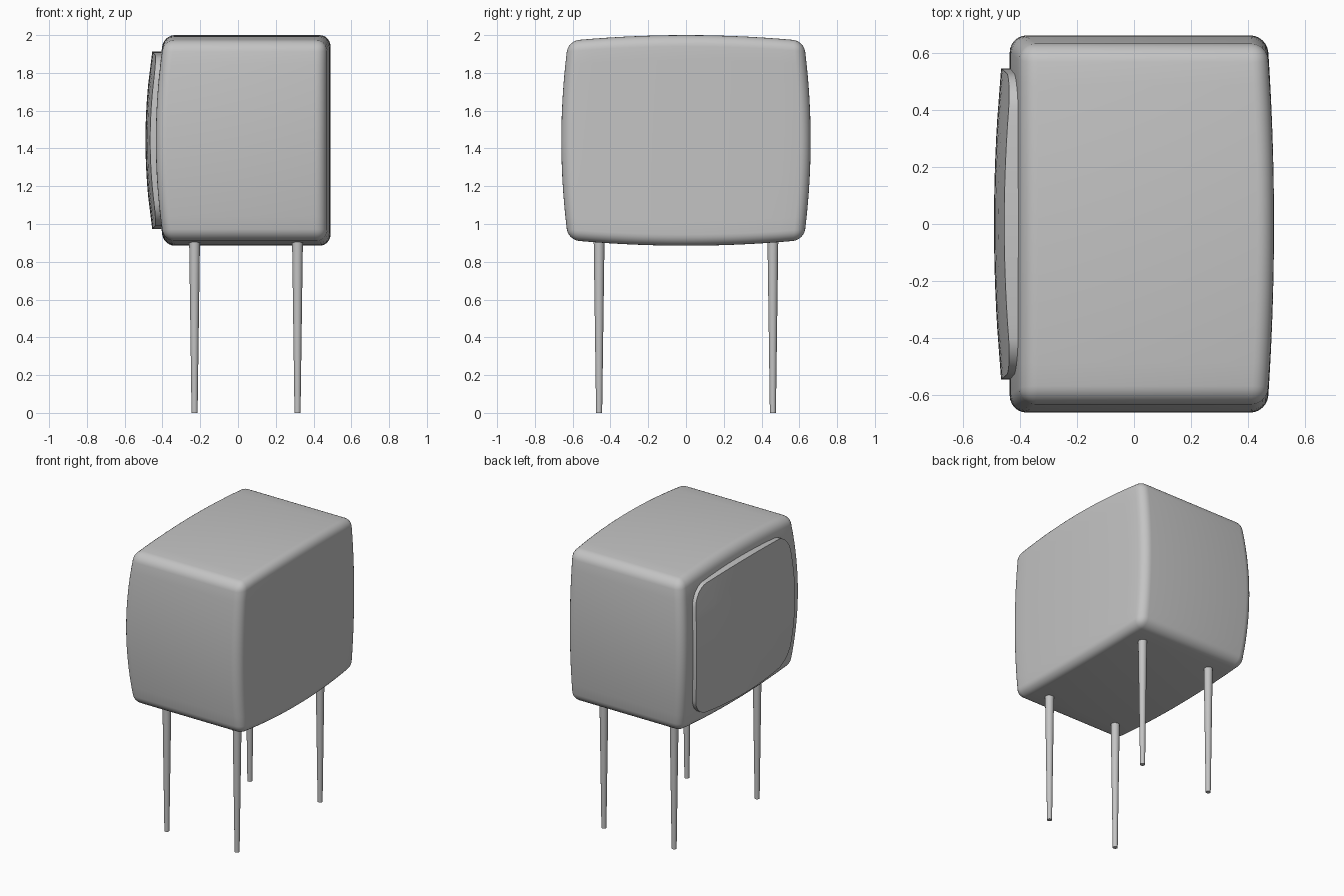
import bpy
import bmesh
from math import radians
from mathutils import Vector

cube = bpy.data.objects.get("Cube")
if cube:
    bpy.data.objects.remove(cube, do_unlink=True)

GREY = (0.55, 0.55, 0.55, 1)
grey = bpy.data.materials.new("plain grey")
grey.use_nodes = True
grey.diffuse_color = GREY
grey.node_tree.nodes["Principled BSDF"].inputs["Base Color"].default_value = GREY

MID_Z = 1.4425


def add_object(name, bm, location):
    bmesh.ops.recalc_face_normals(bm, faces=bm.faces)
    mesh = bpy.data.meshes.new(name)
    bm.to_mesh(mesh)
    bm.free()
    mesh.materials.append(grey)
    obj = bpy.data.objects.new(name, mesh)
    obj.location = location
    bpy.context.collection.objects.link(obj)
    bpy.ops.object.select_all(action="DESELECT")
    obj.select_set(True)
    bpy.context.view_layer.objects.active = obj
    bpy.ops.object.shade_smooth_by_angle(angle=radians(35))
    return obj


def rounded_box(half, radius, edge_rule, segments, slices=14):
    """Box with rounded edges, sliced across y and z so it can be bulged."""
    bm = bmesh.new()
    bmesh.ops.create_cube(bm, size=2)
    bmesh.ops.scale(bm, vec=half, verts=bm.verts)
    edges = [e for e in bm.edges if edge_rule(e)]
    bmesh.ops.bevel(bm, geom=edges, offset=radius, offset_type="OFFSET",
                    segments=segments, profile=0.5, affect="EDGES")
    for axis in (1, 2):
        normal = Vector((0, 0, 0))
        normal[axis] = 1
        reach = half[axis] - radius
        for i in range(1, slices):
            spot = normal * reach * (2 * i / slices - 1)
            bmesh.ops.bisect_plane(bm, geom=bm.verts[:] + bm.edges[:] + bm.faces[:],
                                   plane_co=spot, plane_no=normal)
    return bm


def bulge(bm, half, outline, left_z, left_y, right_y):
    """Bow the outline, and curve the two x ends."""
    for v in bm.verts:
        u, w = v.co.y / half[1], v.co.z / half[2]
        v.co.y *= 1 - outline * w * w
        v.co.z *= 1 - outline * u * u
        t = (v.co.x / half[0] + 1) / 2
        v.co.x += (1 - t) * (left_z * w * w + left_y * u * u) - t * right_y * u * u


# Cabinet
half = (0.4625, 0.66, 0.5575)
body = rounded_box(half, 0.06, lambda e: True, 6)
bulge(body, half, 0.055, 0.042, 0, 0.024)
add_object("cabinet", body, (0.0275, 0, MID_Z))

# Domed screen on the left-hand end of the x axis
half = (0.055, 0.545, 0.47)
screen = rounded_box(half, 0.12,
                     lambda e: abs(e.verts[0].co.x - e.verts[1].co.x) > 0.01, 8)
bulge(screen, half, 0.06, 0.036, 0.025, 0)
add_object("screen", screen, (-0.435, 0, MID_Z))

# Tapered legs
for side, y in (("right", -0.46), ("left", 0.46)):
    for end, x in (("screen", -0.23), ("rear", 0.315)):
        leg = bmesh.new()
        bmesh.ops.create_cone(leg, cap_ends=True, segments=24,
                              radius1=0.016, radius2=0.029, depth=0.94)
        add_object(f"{end}_{side}_leg", leg, (x, y, 0.47))
